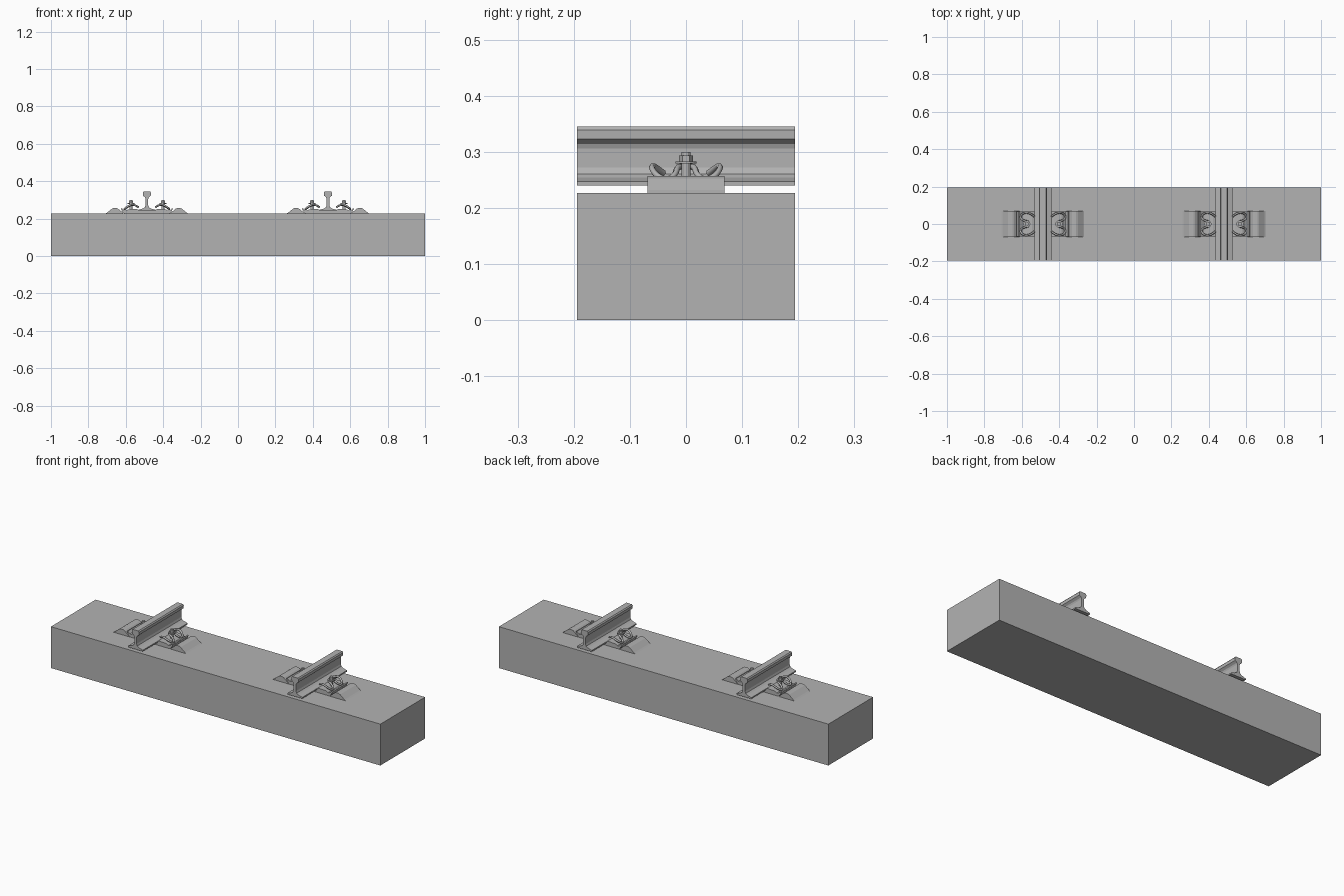
import bpy, bmesh, math
from mathutils import Vector

cube = bpy.data.objects.get("Cube")
if cube:
    bpy.data.objects.remove(cube, do_unlink=True)

grey = bpy.data.materials.new("plain grey")
grey.use_nodes = True
colour = (0.45, 0.45, 0.45, 1)
grey.diffuse_color = colour
grey.node_tree.nodes["Principled BSDF"].inputs["Base Color"].default_value = colour

TOP = 0.227      # sleeper top
HALF = 0.194     # half depth of sleeper and rails
BLOCK = 0.068    # half depth of the fastening parts


def finish(name, bm, smooth=False):
    bmesh.ops.recalc_face_normals(bm, faces=bm.faces)
    mesh = bpy.data.meshes.new(name)
    bm.to_mesh(mesh)
    bm.free()
    mesh.materials.append(grey)
    ob = bpy.data.objects.new(name, mesh)
    bpy.context.collection.objects.link(ob)
    if smooth:
        for p in mesh.polygons:
            p.use_smooth = True
    return ob


def extrude_y(name, profile, half, cx=0, side=1):
    """Extrude an x-z profile along y, mirrored in x when side is -1."""
    bm = bmesh.new()
    face = bm.faces.new([bm.verts.new((cx + side * x, -half, z)) for x, z in profile])
    ext = bmesh.ops.extrude_face_region(bm, geom=[face])
    moved = [v for v in ext["geom"] if isinstance(v, bmesh.types.BMVert)]
    bmesh.ops.translate(bm, verts=moved, vec=(0, 2 * half, 0))
    return finish(name, bm)


def box(name, x0, x1, z0, z1, half, cx=0, side=1):
    return extrude_y(name, [(x0, z0), (x1, z0), (x1, z1), (x0, z1)], half, cx, side)


def bolt(name, x):
    """Shank, washer, hexagon head and rounded tip stacked upward."""
    bm = bmesh.new()
    for r, z0, z1, n in ((0.008, TOP, 0.28, 12), (0.019, 0.279, 0.283, 16),
                         (0.0125, 0.283, 0.294, 6), (0.008, 0.294, 0.300, 12)):
        made = bmesh.ops.create_cone(bm, cap_ends=True, segments=n, radius1=r,
                                     radius2=r, depth=z1 - z0)
        bmesh.ops.translate(bm, verts=made["verts"], vec=(x, 0, (z0 + z1) / 2))
    return finish(name, bm)


def clip(name, cx, side):
    """Bent spring rod: central loop, two rear bends, two arms reaching the rail."""
    half = [(0.072, 0, 0.274), (0.075, 0.010, 0.274), (0.088, 0.016, 0.272),
            (0.104, 0.018, 0.262), (0.117, 0.027, 0.252), (0.121, 0.040, 0.251),
            (0.113, 0.053, 0.258), (0.096, 0.061, 0.270), (0.078, 0.060, 0.276),
            (0.060, 0.052, 0.271), (0.046, 0.040, 0.262)]
    pts = [(x, -y, z) for x, y, z in reversed(half[1:])] + half
    curve = bpy.data.curves.new(name + "_path", "CURVE")
    curve.dimensions = "3D"
    curve.bevel_depth = 0.0055
    curve.bevel_resolution = 1
    curve.use_fill_caps = True
    curve.resolution_u = 3
    spline = curve.splines.new("NURBS")
    spline.points.add(len(pts) - 1)
    for p, (x, y, z) in zip(spline.points, pts):
        p.co = (cx + side * x, y, z, 1)
    spline.use_endpoint_u = True
    spline.order_u = 3
    path = bpy.data.objects.new(name + "_path", curve)
    bpy.context.collection.objects.link(path)
    bm = bmesh.new()
    bm.from_mesh(path.to_mesh())
    path.to_mesh_clear()
    bpy.data.objects.remove(path, do_unlink=True)
    return finish(name, bm, True)


# Sleeper
box("sleeper", -1, 1, 0, TOP, HALF)

# Rail half section, from the foot up to the head
half_rail = [(0.045, 0.240), (0.045, 0.247), (0.022, 0.254), (0.011, 0.261),
             (0.007, 0.272), (0.007, 0.306), (0.010, 0.314), (0.021, 0.323),
             (0.022, 0.339), (0.017, 0.345)]
rail_section = half_rail + [(-x, z) for x, z in reversed(half_rail)]

# Concrete shoulder and angled guide plate, measured outward from the rail
shoulder = [(0.125, TOP), (0.132, 0.235), (0.155, 0.254), (0.163, 0.257),
            (0.178, 0.257), (0.187, 0.253), (0.213, 0.232), (0.221, TOP)]
guide = [(0.046, TOP), (0.046, 0.248), (0.058, 0.252), (0.100, 0.250),
         (0.112, 0.243), (0.122, 0.244), (0.134, 0.256), (0.140, 0.254),
         (0.130, 0.236), (0.122, TOP)]

for label, cx in (("right", -0.487), ("left", 0.481)):
    extrude_y(label + "_rail", rail_section, HALF, cx)
    box(label + "_rail_pad", -0.046, 0.046, TOP, 0.240, BLOCK, cx)
    for where, side in (("inner" if cx < 0 else "outer", 1),
                        ("outer" if cx < 0 else "inner", -1)):
        tag = label + "_" + where
        extrude_y(tag + "_shoulder", shoulder, BLOCK + 0.001, cx, side)
        extrude_y(tag + "_guide_plate", guide, BLOCK, cx, side)
        bolt(tag + "_bolt", cx + side * 0.086)
        clip(tag + "_spring_clip", cx, side)
